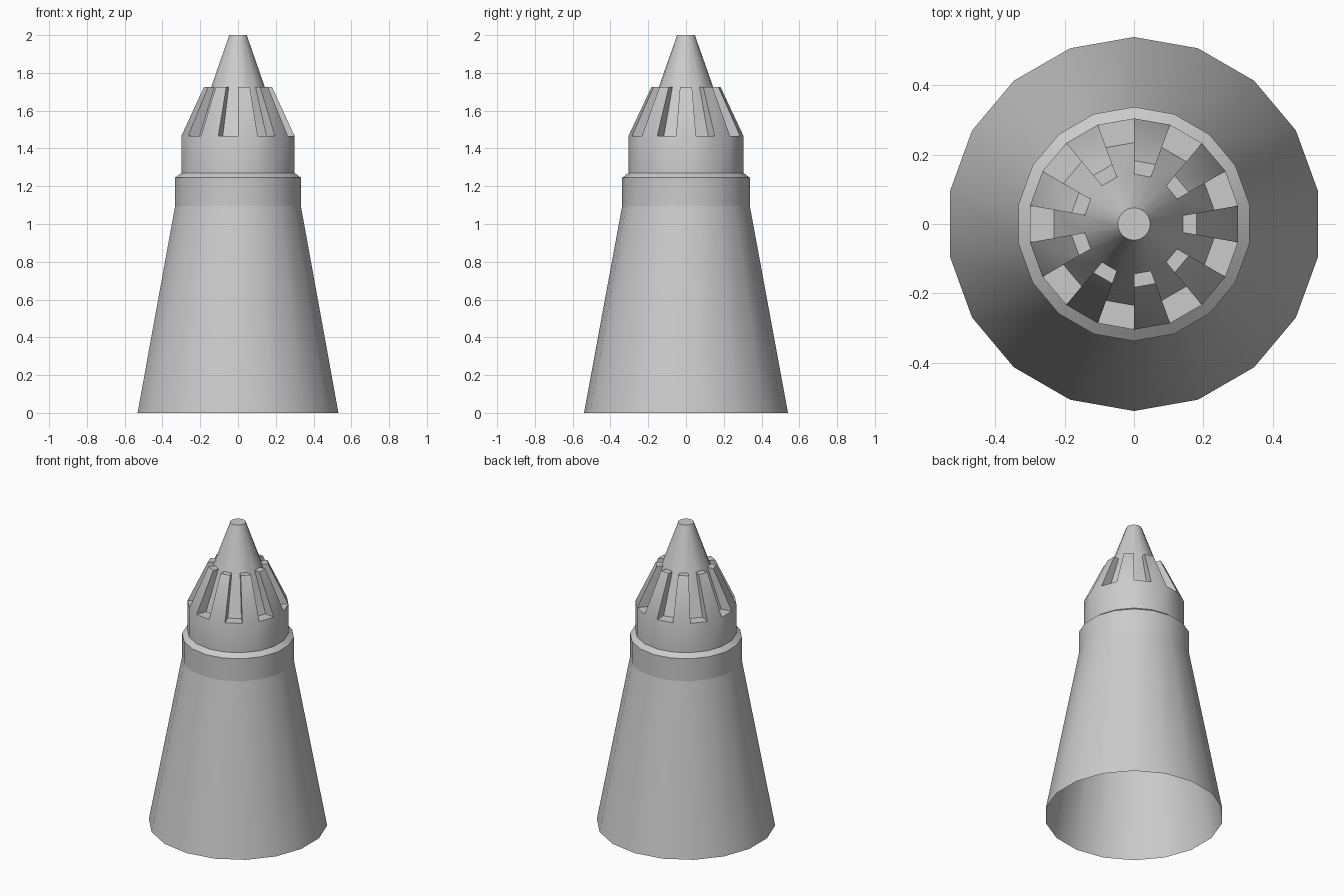
import bpy, bmesh
from math import cos, sin, radians

if "Cube" in bpy.data.objects:
    bpy.data.objects.remove(bpy.data.objects["Cube"])

SIDES = 18


def ring_points(r, z):
    # polygon with corners at 10, 30, 50 ... degrees
    return [(r * cos(radians(20 * i - 10)), r * sin(radians(20 * i - 10)), z)
            for i in range(SIDES)]


def finish(name, bm):
    loose = [v for v in bm.verts if not v.link_faces]
    bmesh.ops.delete(bm, geom=loose, context='VERTS')
    bmesh.ops.recalc_face_normals(bm, faces=bm.faces)
    mesh = bpy.data.meshes.new(name)
    bm.to_mesh(mesh)
    bm.free()
    ob = bpy.data.objects.new(name, mesh)
    bpy.context.collection.objects.link(ob)
    bpy.ops.object.select_all(action='DESELECT')
    ob.select_set(True)
    bpy.context.view_layer.objects.active = ob
    bpy.ops.object.shade_smooth_by_angle(angle=radians(28))
    return ob


def make_rings(bm, profile):
    return [[bm.verts.new(p) for p in ring_points(r, z)] for r, z in profile]


def band(bm, a, b, sectors=range(SIDES)):
    for i in sectors:
        j = (i + 1) % SIDES
        bm.faces.new((a[i], a[j], b[j], b[i]))


def lathe(name, profile):
    bm = bmesh.new()
    rings = make_rings(bm, profile)
    for a, b in zip(rings, rings[1:]):
        band(bm, a, b)
    return finish(name, bm)


# Hollow tapered body, open at the bottom
lathe("body", [(0.54, 0), (0.338, 1.095)])

# Collar with chamfered shoulder
lathe("collar", [(0.338, 1.095), (0.338, 1.245), (0.305, 1.27)])

# Neck, ribbed crown and pointed tip
bm = bmesh.new()
neck, rim, foot, mid, tip, rib = make_rings(bm, [
    (0.305, 1.27), (0.305, 1.465), (0.235, 1.465),
    (0.144, 1.725), (0.047, 2.0), (0.183, 1.725)])
grooves, ribs = range(1, SIDES, 2), range(0, SIDES, 2)
band(bm, neck, rim)
band(bm, rim, foot, grooves)   # groove floors
band(bm, foot, mid, grooves)   # cone seen inside the grooves
band(bm, rim, rib, ribs)       # sloped rib fronts
band(bm, rib, mid, ribs)       # rib tops
for i in range(SIDES):         # rib side walls
    bm.faces.new((rim[i], rib[i], mid[i], foot[i]))
band(bm, mid, tip)
bm.faces.new(tip)
finish("nozzle_tip", bm)
